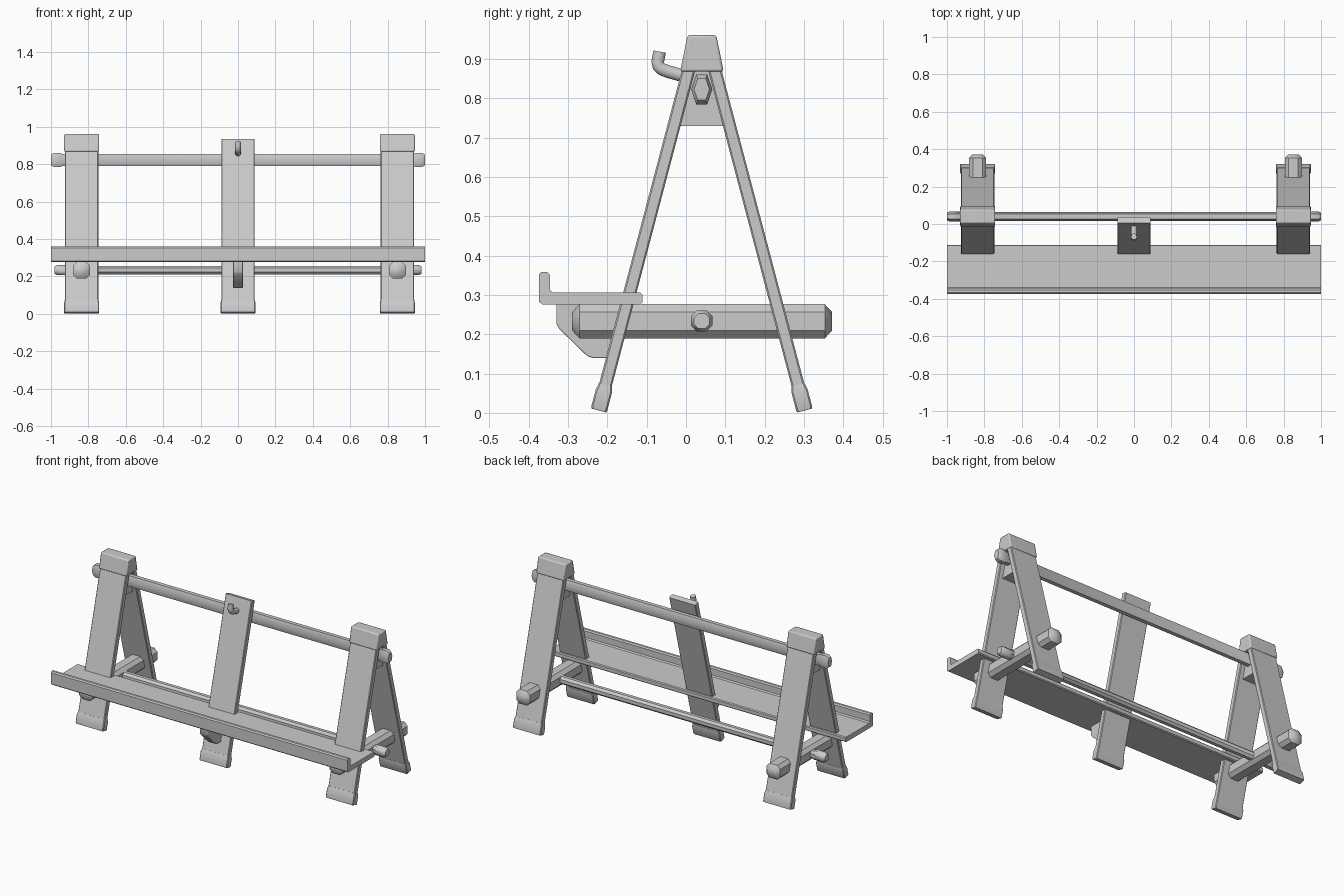
import bpy, bmesh, math
from mathutils import Vector, Matrix

if "Cube" in bpy.data.objects:
    bpy.data.objects.remove(bpy.data.objects["Cube"])

TILT = math.atan(0.264)          # lean of the legs
MID_Y = 0.04                     # ridge line of the trestles
TRESTLE_X = (-0.836, 0.852)


def loft(name, rings, bevel=0.0, smooth=True):
    """Skin a list of equal-length closed rings and cap both ends."""
    bm = bmesh.new()
    vs = [[bm.verts.new(p) for p in ring] for ring in rings]
    n = len(vs[0])
    for a, b in zip(vs, vs[1:]):
        for i in range(n):
            j = (i + 1) % n
            bm.faces.new((a[i], a[j], b[j], b[i]))
    bm.faces.new(vs[0][::-1])
    bm.faces.new(vs[-1])
    bmesh.ops.recalc_face_normals(bm, faces=bm.faces)
    me = bpy.data.meshes.new(name)
    bm.to_mesh(me)
    bm.free()
    ob = bpy.data.objects.new(name, me)
    bpy.context.collection.objects.link(ob)
    if bevel:
        m = ob.modifiers.new("edge_bevel", 'BEVEL')
        m.width, m.segments, m.limit_method = bevel, 2, 'ANGLE'
    if smooth:
        bpy.ops.object.select_all(action='DESELECT')
        ob.select_set(True)
        bpy.context.view_layer.objects.active = ob
        bpy.ops.object.shade_smooth_by_angle(angle=math.radians(40))
    return ob


def octagon(w, h, c):
    """Chamfered rectangle, full size w by h, corner cut c."""
    a, b = w / 2, h / 2
    return [(a, -b + c), (a, b - c), (a - c, b), (-a + c, b),
            (-a, b - c), (-a, -b + c), (-a + c, -b), (a - c, -b)]


def extrude_x(name, profile, x0, x1, bevel=0.0):
    return loft(name, [[Vector((x, y, z)) for y, z in profile] for x in (x0, x1)], bevel)


def rod(name, profile, z, stations):
    return loft(name, [[Vector((x, MID_Y + p * s, z + q * s)) for p, q in profile]
                       for x, s in stations])


def leg(name, x, side, top_z):
    """Tilted board with a rubber foot; side -1 = front, 1 = rear."""
    frame = Matrix.Translation((x, MID_Y + side * 0.262, 0.006)) @ Matrix.Rotation(side * TILT, 4, 'X')
    length = (top_z - 0.006) / math.cos(TILT)

    def ring(w, t, h):
        return [frame @ Vector((p, q, h)) for p, q in octagon(w, t, 0.004)]
    loft(name, [ring(0.178, 0.033, 0.01), ring(0.178, 0.033, length)])
    loft(name + "_foot", [ring(0.183, 0.038, 0), ring(0.187, 0.042, 0.005),
                          ring(0.187, 0.042, 0.05), ring(0.18, 0.035, 0.068)])


# A-frame trestles
for label, x in zip(("left", "right"), TRESTLE_X):
    leg(label + "_front_leg", x, -1, 0.89)
    leg(label + "_rear_leg", x, 1, 0.89)
    # cap over the ridge
    extrude_x(label + "_cap", [(-0.015, 0.868), (0.096, 0.868), (0.077, 0.961), (0.004, 0.961)],
              x - 0.0935, x + 0.0935, 0.006)
    # gusset filling the apex
    extrude_x(label + "_gusset", [(-0.014, 0.73), (0.095, 0.73), (0.06, 0.88), (0.02, 0.88)],
              x - 0.06, x + 0.06)
    # cross beam through both legs
    loft(label + "_beam", [[Vector((x + p, y, 0.233 + q)) for p, q in octagon(w, h, 0.02)]
                           for y, w, h in ((-0.29, 0.055, 0.046), (-0.271, 0.092, 0.087),
                                           (0.353, 0.092, 0.087), (0.372, 0.055, 0.046))])

# centre support leg
leg("centre_leg", 0.0, -1, 0.93)

# long rods with knob ends
hexa = [(0.014, 0.038), (-0.014, 0.038), (-0.027, 0), (-0.014, -0.038), (0.014, -0.038), (0.027, 0)]
rod("upper_rod", hexa, 0.823, [(-1, 0.72), (-0.985, 1), (-0.95, 1), (-0.94, 0.87),
                               (0.94, 0.87), (0.95, 1), (0.985, 1), (1, 0.72)])
rod("lower_rod", octagon(0.054, 0.054, 0.015), 0.234,
    [(-0.98, 0.72), (-0.965, 1), (-0.9, 1), (-0.89, 0.85),
     (0.89, 0.85), (0.9, 1), (0.965, 1), (0.98, 0.72)])

# shelf with front lip
extrude_x("shelf", [(-0.374, 0.283), (-0.366, 0.276), (-0.116, 0.276), (-0.111, 0.281),
                    (-0.111, 0.301), (-0.116, 0.306), (-0.339, 0.306), (-0.346, 0.313),
                    (-0.346, 0.352), (-0.353, 0.359), (-0.367, 0.359), (-0.374, 0.352)], -1, 1)

# bracket under the shelf at the centre leg
extrude_x("shelf_bracket", [(-0.33, 0.28), (-0.33, 0.227), (-0.322, 0.213), (-0.252, 0.145),
                            (-0.236, 0.139), (-0.185, 0.139), (-0.147, 0.28)], -0.026, 0.026, 0.003)

# bent hook at the top of the centre leg
path = [(-0.067, 0.919), (-0.072, 0.893), (-0.070, 0.882), (-0.061, 0.874), (-0.045, 0.868), (0.008, 0.853)]
rings = []
for i, (y, z) in enumerate(path):
    a, b = path[max(i - 1, 0)], path[min(i + 1, len(path) - 1)]
    n = Vector((0, -(b[1] - a[1]), b[0] - a[0])).normalized()
    rings.append([Vector((0.016 * math.cos(t), y, z)) + n * 0.017 * math.sin(t)
                  for t in (k * math.tau / 10 for k in range(10))])
loft("hook", rings)
